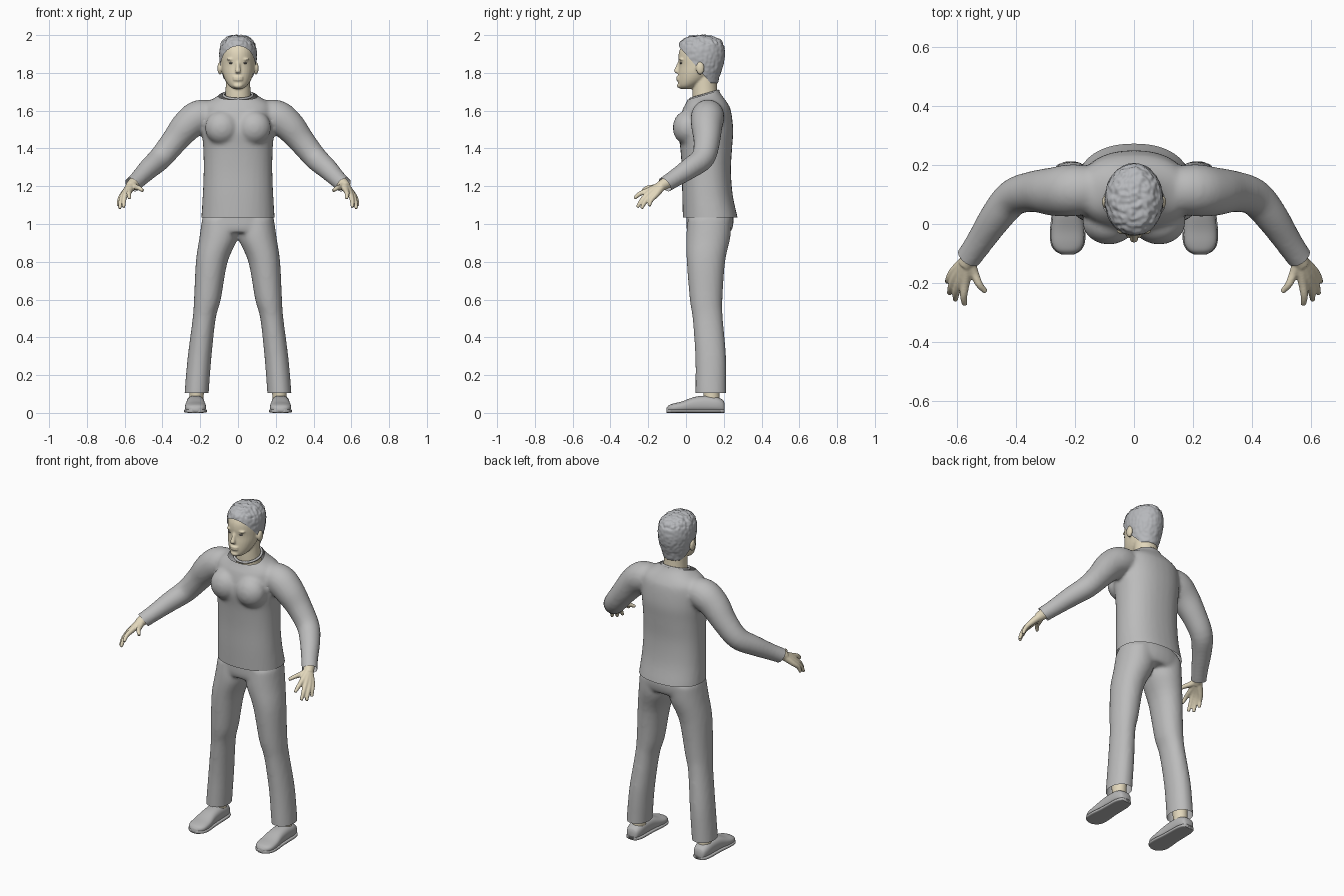
import bpy, bmesh, math
from mathutils import Vector, Matrix, noise

cube = bpy.data.objects.get("Cube")
if cube:
    bpy.data.objects.remove(cube, do_unlink=True)


def material(name, color):
    mat = bpy.data.materials.new(name)
    mat.use_nodes = True
    mat.diffuse_color = (*color, 1)
    mat.node_tree.nodes["Principled BSDF"].inputs["Base Color"].default_value = (*color, 1)
    return mat


CLOTH = material("grey cloth", (0.5, 0.5, 0.5))
SKIN = material("pale skin", (0.76, 0.68, 0.5))
HAIR = material("cool grey hair", (0.47, 0.48, 0.5))
SHOE = material("shoe grey", (0.47, 0.47, 0.47))
EYE = material("eye grey", (0.22, 0.21, 0.2))


def slab(z, front, back, half, cx=0):
    """Horizontal section given by its front, back and half width."""
    return (cx, (front + back) / 2, z, half, (back - front) / 2)


def smooth_path(points, steps):
    """Catmull-Rom interpolation of positions and radii together."""
    pts = [Vector(p) for p in points]
    pts = [pts[0] * 2 - pts[1]] + pts + [pts[-1] * 2 - pts[-2]]
    out = []
    for a, b, c, d in zip(pts, pts[1:], pts[2:], pts[3:]):
        for i in range(steps):
            t = i / steps
            out.append((b * 2 + (c - a) * t + (a * 2 - b * 5 + c * 4 - d) * t ** 2
                        + (b * 3 - a - c * 3 + d) * t ** 3) / 2)
    return out + [pts[-2]]


def loft(bm, sections, axis=None, side=1, power=1.0, n=32, steps=4):
    """Skin elliptical rings; axis fixes the ring normal, else it follows the path."""
    path = smooth_path(sections, steps)
    centres = [Vector(p[:3]) for p in path]
    rings = []
    for i, p in enumerate(path):
        if axis == "Z":
            u, v = Vector((1, 0, 0)), Vector((0, 1, 0))
        elif axis == "Y":
            u, v = Vector((1, 0, 0)), Vector((0, 0, 1))
        else:
            tangent = centres[min(i + 1, len(path) - 1)] - centres[max(i - 1, 0)]
            q = tangent.to_track_quat("Z", "Y")
            u, v = q @ Vector((1, 0, 0)), q @ Vector((0, 1, 0))
        ring = []
        for k in range(n):
            c, s = math.cos(math.tau * k / n), math.sin(math.tau * k / n)
            c = math.copysign(abs(c) ** power, c)
            s = math.copysign(abs(s) ** power, s)
            co = centres[i] + u * (c * p[3]) + v * (s * p[4])
            ring.append(bm.verts.new((co.x * side, co.y, co.z)))
        rings.append(ring)
    for r, t in zip(rings, rings[1:]):
        for k in range(n):
            bm.faces.new((r[k], r[(k + 1) % n], t[(k + 1) % n], t[k]))
    bm.faces.new(rings[0])
    bm.faces.new(rings[-1])


def ball(bm, centre, radii):
    bmesh.ops.create_uvsphere(bm, u_segments=24, v_segments=16, radius=1,
                              matrix=Matrix.Translation(centre) @ Matrix.Diagonal((*radii, 1)))


def finish(name, bm, mat, voxel=0, smooth=0, cuts=()):
    """Turn a bmesh into an object, optionally fusing its pieces and trimming it."""
    bmesh.ops.recalc_face_normals(bm, faces=bm.faces[:])
    mesh = bpy.data.meshes.new(name)
    bm.to_mesh(mesh)
    bm.free()
    obj = bpy.data.objects.new(name, mesh)
    bpy.context.scene.collection.objects.link(obj)
    if voxel:
        remesh = obj.modifiers.new("Fuse", "REMESH")
        remesh.mode, remesh.voxel_size = "VOXEL", voxel
        relax = obj.modifiers.new("Relax", "SMOOTH")
        relax.factor, relax.iterations = 0.5, smooth
        graph = bpy.context.evaluated_depsgraph_get()
        mesh = bpy.data.meshes.new_from_object(obj.evaluated_get(graph))
        obj.modifiers.clear()
        obj.data = mesh
        mesh.name = name
    if cuts:
        bm = bmesh.new()
        bm.from_mesh(mesh)
        for co, normal in cuts:
            bmesh.ops.bisect_plane(bm, geom=bm.verts[:] + bm.edges[:] + bm.faces[:],
                                   plane_co=co, plane_no=normal, clear_outer=True)
        bm.to_mesh(mesh)
        bm.free()
    mesh.materials.clear()
    mesh.materials.append(mat)
    mesh.shade_smooth()
    return obj


SIDES = (("left", 1), ("right", -1))

# Sweater: torso, bust and sleeves fused, then trimmed at hem, collar and cuffs
bm = bmesh.new()
loft(bm, [slab(0.99, -.015, .28, .196), slab(1.04, -.017, .272, .194), slab(1.15, -.02, .248, .187),
          slab(1.28, -.022, .238, .182), slab(1.4, -.03, .244, .184), slab(1.5, -.042, .25, .192),
          slab(1.6, -.02, .238, .19), slab(1.64, 0, .22, .17), slab(1.67, .014, .198, .12),
          slab(1.7, .022, .178, .085), slab(1.75, .03, .165, .07)], "Z", power=0.88)
for _, s in SIDES:
    ball(bm, (s * .085, .005, 1.51), (.09, .075, .09))
    loft(bm, [(.1, .12, 1.58, .07, .07), (.2, .115, 1.57, .088, .088), (.27, .11, 1.52, .083, .083),
              (.34, .11, 1.435, .07, .07), (.41, .09, 1.35, .063, .063), (.47, .02, 1.295, .056, .056),
              (.53, -.07, 1.235, .046, .046), (.59, -.155, 1.18, .042, .042)], side=s)
cuffs = [((s * .56, -.113, 1.21), (s * .1, -.14, -.12)) for _, s in SIDES]
finish("sweater", bm, CLOTH, 0.011, 6,
       [((0, 0, 1.035), (0, 0, -1)), ((0, .095, 1.683), (0, -.29, 1))] + cuffs)

# Collar band
bpy.ops.mesh.primitive_torus_add(major_segments=48, minor_segments=8, major_radius=.077,
                                 minor_radius=.007, location=(0, .097, 1.683),
                                 rotation=(math.atan(.29), 0, 0))
collar = bpy.context.object
collar.name = "collar"
collar.data.materials.append(CLOTH)
collar.data.shade_smooth()

# Trousers: hips and two legs fused, trimmed at waist and hems
bm = bmesh.new()
loft(bm, [slab(1.09, .005, .235, .172), slab(1.03, .002, .252, .187),
          slab(.98, .002, .247, .196), slab(.955, .01, .235, .197)], "Z", power=0.9)
for _, s in SIDES:
    loft(bm, [slab(1.03, .01, .24, .092, .098), slab(.93, .001, .235, .102, .102),
              slab(.8, .004, .207, .084, .139), slab(.6, .02, .193, .071, .162),
              slab(.5, .035, .195, .061, .179), slab(.3, .049, .212, .063, .203),
              slab(.12, .05, .214, .064, .218), slab(.05, .05, .214, .064, .221)],
         "Z", side=s, power=0.95)
finish("trousers", bm, CLOTH, 0.011, 6,
       [((0, 0, 1.06), (0, 0, 1)), ((0, 0, .105), (0, 0, -1))])

for label, s in SIDES:
    # Ankle
    bm = bmesh.new()
    loft(bm, [(.222, .14, .03, .04, .045), (.22, .135, .09, .038, .042),
              (.215, .13, .2, .045, .05)], "Z", side=s)
    finish(label + "_ankle", bm, SKIN)

    # Shoe with a low opening, and its sole
    outline = [(.205, .022, .045), (.195, .036, .065), (.16, .046, .082), (.1, .048, .088),
               (.04, .05, .08), (-.02, .056, .058), (-.065, .054, .047),
               (-.09, .04, .038), (-.103, .018, .024)]
    bm = bmesh.new()
    loft(bm, [(.225, y, h / 2 + .003, w, h / 2) for y, w, h in outline], "Y", side=s, power=0.8)
    finish(label + "_shoe", bm, SHOE)
    bm = bmesh.new()
    loft(bm, [(.225, y, .01, w + .004, .01) for y, w, h in outline], "Y", side=s, power=0.5)
    finish(label + "_sole", bm, SHOE)

    # Hand: wrist, four fingers and thumb fused
    wrist = (.562, -.122, 1.207, .024, .024)
    bm = bmesh.new()
    loft(bm, [(.5, -.03, 1.26, .032, .032), (.54, -.088, 1.227, .033, .033),
              (.572, -.14, 1.197, .027, .027)], side=s, n=20)
    fingers = [((.572, -.197, 1.178), (.575, -.274, 1.135)),
               ((.59, -.19, 1.168), (.606, -.258, 1.088)),
               ((.603, -.176, 1.16), (.626, -.236, 1.082)),
               ((.609, -.158, 1.156), (.633, -.196, 1.095)),
               ((.543, -.165, 1.195), (.503, -.23, 1.176))]
    for knuckle, tip in fingers:
        bend = Vector(knuckle).lerp(tip, 0.55) + Vector((.004, -.004, .006))
        loft(bm, [wrist, (*knuckle, .016, .016), (*bend, .0125, .0125), (*tip, .009, .009)],
             side=s, n=16)
    finish(label + "_hand", bm, SKIN, 0.0045, 3)

# Head and neck with brow, nose, lips, chin and ears
bm = bmesh.new()
loft(bm, [slab(1.715, -.028, .03, .024), slab(1.73, -.04, .06, .046), slab(1.76, -.043, .11, .067),
          slab(1.8, -.041, .15, .082), slab(1.84, -.037, .17, .088), slab(1.88, -.04, .185, .09),
          slab(1.92, -.034, .188, .088), slab(1.96, -.01, .165, .072),
          slab(1.985, .035, .125, .035)], "Z")
loft(bm, [(0, .105, 1.63, .072, .07), (0, .1, 1.7, .066, .066), (0, .1, 1.8, .064, .062)], "Z")
loft(bm, [(0, -.032, 1.862, .009, .009), (0, -.044, 1.83, .011, .012),
          (0, -.052, 1.808, .015, .012), (0, -.042, 1.798, .012, .008)], "Z", n=16)
for z in (1.776, 1.764):
    ball(bm, (0, -.04, z), (.027, .012, .007))
ball(bm, (0, -.032, 1.732), (.025, .016, .014))
for _, s in SIDES:
    ball(bm, (s * .036, -.024, 1.872), (.026, .012, .006))
    ball(bm, (s * .096, .075, 1.825), (.013, .022, .034))
finish("head", bm, SKIN, 0.0055, 2)

# Eyes
bm = bmesh.new()
for _, s in SIDES:
    ball(bm, (s * .035, -.026, 1.852), (.014, .007, .005))
finish("eyes", bm, EYE)

# Short hair: a cap cut along the sloping hairline, roughened on the crown
bm = bmesh.new()
loft(bm, [slab(1.745, .06, .168, .062), slab(1.78, 0, .178, .08), slab(1.82, -.03, .192, .092),
          slab(1.86, -.038, .203, .098), slab(1.9, -.043, .207, .1), slab(1.94, -.04, .203, .095),
          slab(1.97, -.026, .188, .081), slab(1.992, .005, .15, .055),
          slab(2.0, .05, .11, .02)], "Z")
hair = finish("hair", bm, HAIR, 0.005, 2, [((0, -.035, 1.938), (0, -1.16, -1))])
for v in hair.data.vertices:
    strength = .007 if v.co.z > 1.945 else .0025
    offset = noise.noise(v.co * 55) - .15
    v.co += (v.co - Vector((0, .08, 1.87))).normalized() * strength * offset
